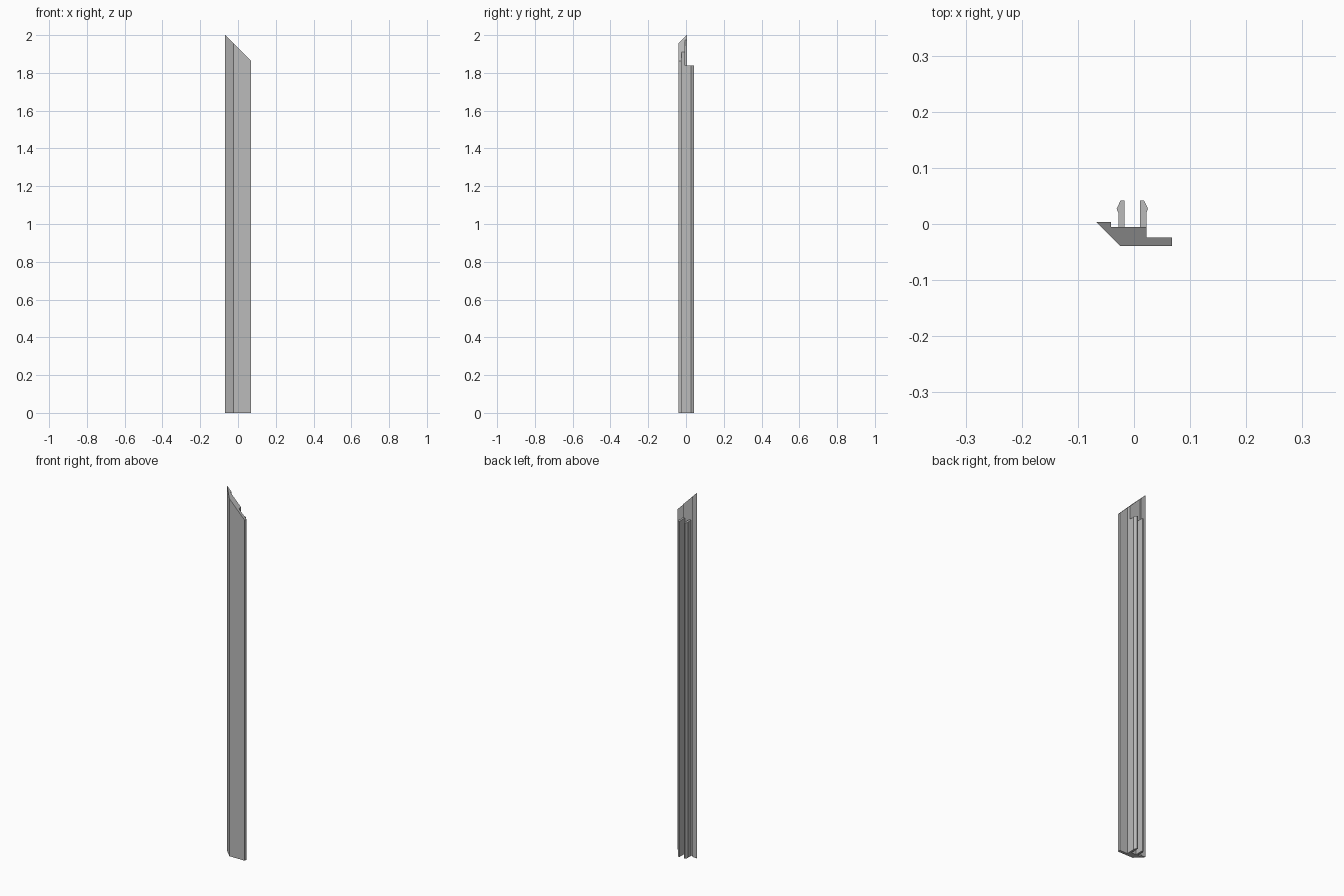
import bpy
import bmesh

cube = bpy.data.objects.get("Cube")
if cube:
    bpy.data.objects.remove(cube, do_unlink=True)

grey = bpy.data.materials.new("plain grey")
grey.use_nodes = True
colour = (0.5, 0.5, 0.5, 1)
grey.diffuse_color = colour
grey.node_tree.nodes["Principled BSDF"].inputs["Base Color"].default_value = colour


def extrude_profile(name, profile, top):
    """Raise a closed xy profile from the ground to the height top(x)."""
    bm = bmesh.new()
    lower = [bm.verts.new((x, y, 0)) for x, y in profile]
    upper = [bm.verts.new((x, y, top(x))) for x, y in profile]
    bm.faces.new(lower)
    bm.faces.new(upper)
    for i in range(len(profile)):
        j = (i + 1) % len(profile)
        bm.faces.new((lower[i], lower[j], upper[j], upper[i]))
    bmesh.ops.recalc_face_normals(bm, faces=bm.faces)
    mesh = bpy.data.meshes.new(name)
    bm.to_mesh(mesh)
    bm.free()
    mesh.materials.append(grey)
    obj = bpy.data.objects.new(name, mesh)
    bpy.context.collection.objects.link(obj)
    return obj


# Trim strip with a chamfered edge, a thin flange and a mitred top
strip = [(-0.068, 0.004), (-0.025, -0.039), (0.068, -0.039), (0.068, -0.024),
         (0.022, -0.024), (0.022, -0.005), (-0.041, -0.005), (-0.041, 0.004)]
extrude_profile("trim_strip", strip, lambda x: 1.932 - x)

# Pair of barbed clip rails on the back, mirrored about their own middle
rail = [(0.014, -0.005), (0.025, -0.005), (0.025, 0.02), (0.028, 0.027),
        (0.021, 0.042), (0.014, 0.042)]
middle = -0.003
for side, label in ((1, "left"), (-1, "right")):
    profile = [(middle + side * x, y) for x, y in rail]
    extrude_profile(label + "_clip_rail", profile, lambda x: 1.838)
